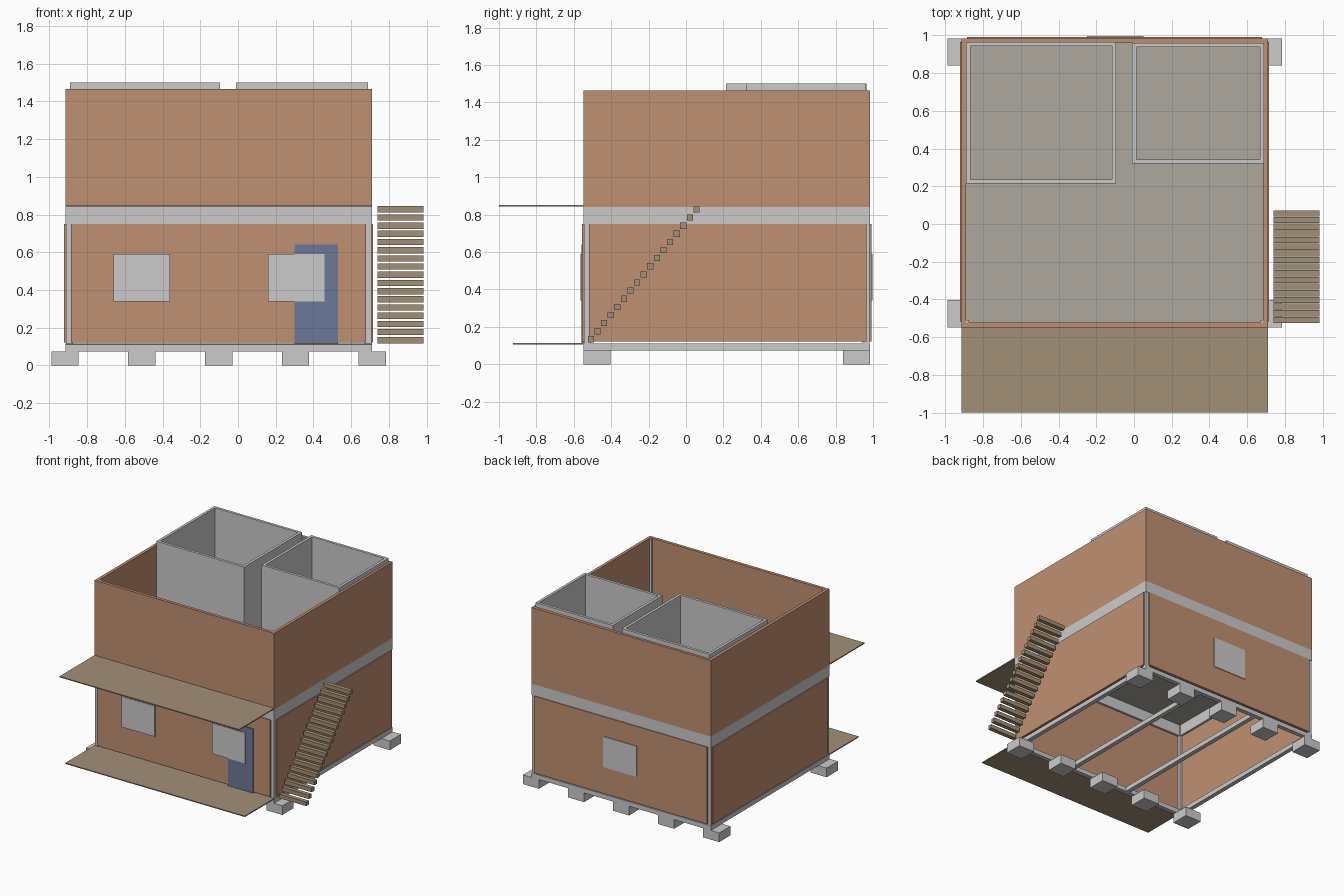
import bpy, bmesh

if "Cube" in bpy.data.objects:
    bpy.data.objects.remove(bpy.data.objects["Cube"])


def mat(name, rgb):
    m = bpy.data.materials.new(name)
    m.diffuse_color = (*rgb, 1)
    m.use_nodes = True
    m.node_tree.nodes["Principled BSDF"].inputs["Base Color"].default_value = m.diffuse_color
    return m


BRICK = mat("brick", (0.53, 0.28, 0.17))
WOOD = mat("wood", (0.36, 0.28, 0.18))
BLUE = mat("blue_paint", (0.15, 0.19, 0.32))
FLOOR = mat("floor", (0.42, 0.39, 0.34))


def boxes(name, ranges, material=None):
    """One object from a list of (x0, x1, y0, y1, z0, z1) boxes."""
    bm = bmesh.new()
    for x0, x1, y0, y1, z0, z1 in ranges:
        r = bmesh.ops.create_cube(bm, size=1)
        for v in r["verts"]:
            v.co = ((x0 + x1) / 2 + v.co.x * (x1 - x0),
                    (y0 + y1) / 2 + v.co.y * (y1 - y0),
                    (z0 + z1) / 2 + v.co.z * (z1 - z0))
    me = bpy.data.meshes.new(name)
    bm.to_mesh(me)
    bm.free()
    ob = bpy.data.objects.new(name, me)
    bpy.context.collection.objects.link(ob)
    if material:
        me.materials.append(material)
    return ob


def ring(x0, x1, y0, y1, z0, z1, t):
    """Four boxes forming an open rectangular frame of thickness t."""
    return [(x0, x1, y0, y0 + t, z0, z1), (x0, x1, y1 - t, y1, z0, z1),
            (x0, x0 + t, y0 + t, y1 - t, z0, z1),
            (x1 - t, x1, y0 + t, y1 - t, z0, z1)]


# House outline
X0, X1, Y0, Y1 = -0.915, 0.71, -0.548, 0.985

# Two rows of five footings
boxes("footings", [(-0.99 + i * 0.4075, -0.845 + i * 0.4075, y, y + 0.145, 0, 0.075)
                   for i in range(5) for y in (-0.548, 0.84)])

# Ground beams: perimeter plus two joists
boxes("ground_beams", ring(X0, X1, Y0, Y1, 0.075, 0.112, 0.035))
boxes("joists", [(x - 0.018, x + 0.018, Y0 + 0.035, Y1 - 0.035, 0.075, 0.112)
                 for x in (-0.37, 0.17)])

# Corner posts
P, G = 0.037, 0.003
boxes("corner_posts", [(x, x + P, y, y + P, 0.112, 1.463)
                       for x in (X0 + G, X1 - P - G) for y in (Y0 + G, Y1 - P - G)])

# Ground floor wall panels, standing slightly proud of the posts
a, b, c, d = X0 + 0.03, X1 - 0.03, Y0 + 0.03, Y1 - 0.02
boxes("ground_walls", [(a, b, -0.555, -0.53, 0.122, 0.75),
                       (a, b, 0.967, 0.992, 0.122, 0.75),
                       (-0.922, -0.897, c, d, 0.122, 0.75),
                       (0.692, 0.717, c, d, 0.122, 0.75)], BRICK)

# Ring beam, upper floor slab and upper walls
boxes("ring_beam", ring(X0, X1, Y0, Y1, 0.75, 0.842, 0.035))
boxes("upper_floor", [(X0 + 0.01, X1 - 0.01, Y0 + 0.01, Y1 - 0.01, 0.842, 0.852)], FLOOR)
boxes("upper_walls", ring(X0, X1, Y0, Y1, 0.842, 1.465, 0.025), BRICK)

# Two open-topped rooms upstairs
boxes("left_room", ring(-0.89, -0.095, 0.215, 0.965, 0.852, 1.5, 0.022))
boxes("right_room", ring(-0.01, 0.69, 0.32, 0.96, 0.852, 1.5, 0.022))

# Porch deck and awning
boxes("porch_deck", [(X0, X1, -0.925, Y0, 0.107, 0.115)], WOOD)
boxes("awning", [(X0, X1, -1.0, Y0, 0.844, 0.852)], WOOD)

# Door and windows
boxes("door", [(0.30, 0.53, -0.56, -0.545, 0.115, 0.64)], BLUE)
boxes("front_windows", [(x, x + 0.3, -0.564, -0.545, 0.34, 0.59) for x in (-0.66, 0.16)])
boxes("back_window", [(-0.25, 0.05, 0.98, 0.998, 0.34, 0.59)])

# Outside stair of separate treads
boxes("stair_treads", [(0.74, 0.985, -0.525 + i * 0.0353, -0.492 + i * 0.0353,
                        0.117 + i * 0.0434, 0.15 + i * 0.0434) for i in range(17)], WOOD)
